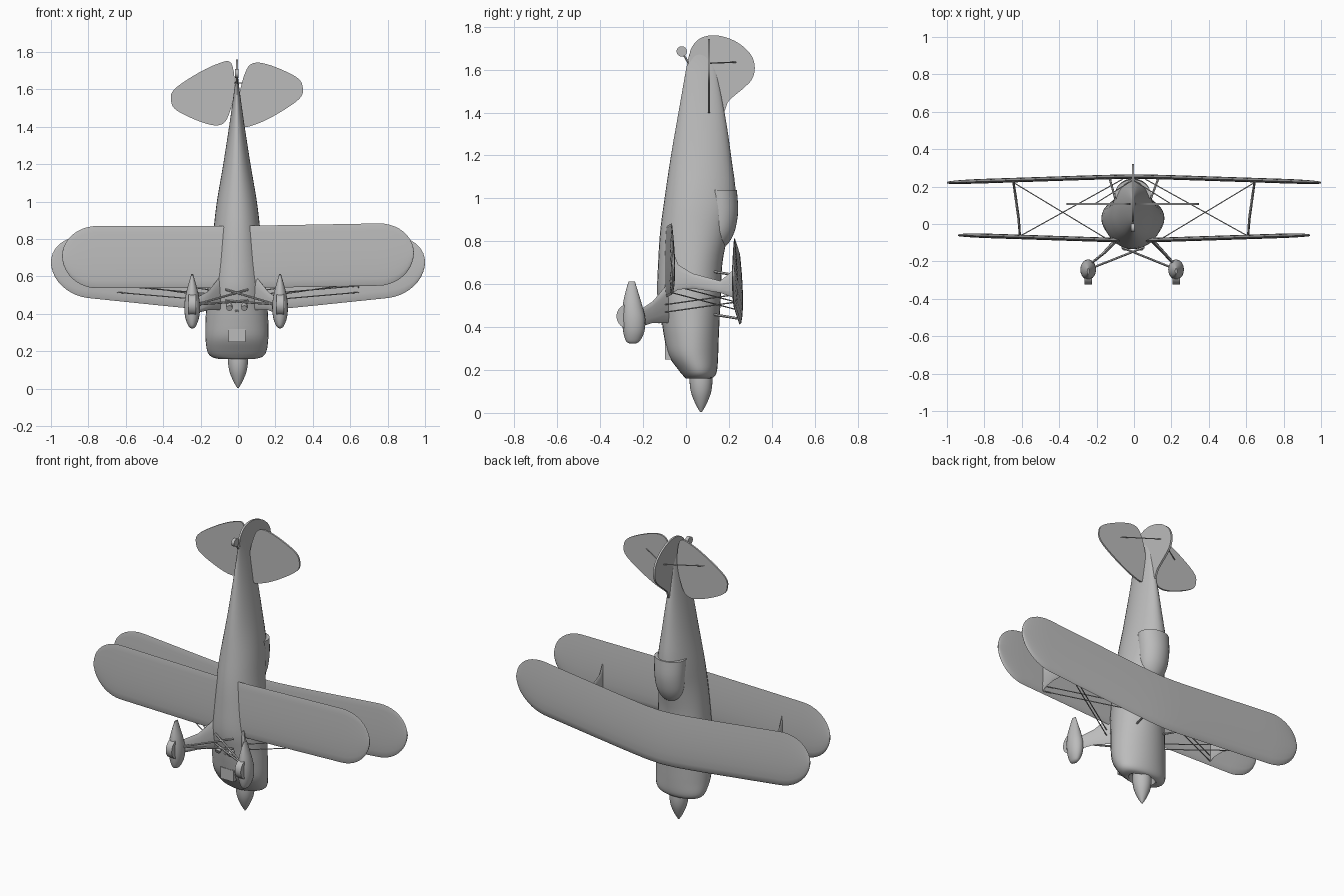
import bpy, bmesh, math
from mathutils import Vector

cube = bpy.data.objects.get("Cube")
if cube:
    bpy.data.objects.remove(cube, do_unlink=True)

grey = bpy.data.materials.new("plain_grey")
grey.use_nodes = True
grey.diffuse_color = (0.5, 0.5, 0.5, 1)
grey.node_tree.nodes["Principled BSDF"].inputs["Base Color"].default_value = (0.5, 0.5, 0.5, 1)
CX = -0.006  # body centre line


def finish(name, bm, angle=40):
    bmesh.ops.recalc_face_normals(bm, faces=bm.faces)
    mesh = bpy.data.meshes.new(name)
    bm.to_mesh(mesh)
    bm.free()
    mesh.materials.append(grey)
    ob = bpy.data.objects.new(name, mesh)
    bpy.context.collection.objects.link(ob)
    bpy.ops.object.select_all(action="DESELECT")
    ob.select_set(True)
    bpy.context.view_layer.objects.active = ob
    bpy.ops.object.shade_smooth_by_angle(angle=math.radians(angle))
    return ob


def loft(name, rings, angle=40):
    """Skin a list of closed rings and cap both ends."""
    bm = bmesh.new()
    rows = [[bm.verts.new(p) for p in ring] for ring in rings]
    for a, b in zip(rows, rows[1:]):
        for i in range(len(a)):
            j = (i + 1) % len(a)
            bm.faces.new((a[i], a[j], b[j], b[i]))
    bm.faces.new(rows[0])
    bm.faces.new(rows[-1])
    return finish(name, bm, angle)


def spline(points, steps=6, closed=False):
    """Catmull-Rom interpolation of tuples."""
    pts = [Vector(p) for p in points]
    n = len(pts)
    pick = (lambda i: pts[i % n]) if closed else (lambda i: pts[max(0, min(n - 1, i))])
    out = []
    for i in range(n if closed else n - 1):
        a, b, c, d = (pick(i + k) for k in (-1, 0, 1, 2))
        for s in range(steps):
            t = s / steps
            out.append(0.5 * (2 * b + (c - a) * t + (2 * a - 5 * b + 4 * c - d) * t * t
                              + (3 * b - a - 3 * c + d) * t ** 3))
    return out if closed else out + [pts[-1]]


def oval(z, w, lo, hi, mid=0.5, cx=CX, n=32):
    """Egg section at height z: half width w, from y=lo to y=hi."""
    yc = lo + (hi - lo) * mid
    ring = []
    for i in range(n):
        t = math.tau * i / n
        s = math.sin(t)
        ring.append((cx + w * math.cos(t), yc + s * ((hi - yc) if s > 0 else (yc - lo)), z))
    return ring


def rod(name, a, b, r=0.003, n=6):
    a, b = Vector(a), Vector(b)
    u = (b - a).normalized()
    side = u.orthogonal().normalized()
    up = u.cross(side)
    ring = [(side * math.cos(math.tau * i / n) + up * math.sin(math.tau * i / n)) * r for i in range(n)]
    return loft(name, [[p + v for v in ring] for p in (a, b)])


def plate(name, outline, thick, place):
    """Flat outline thickened on both sides; place(u, v, t) gives the 3D point."""
    return loft(name, [[place(u, v, t) for u, v in outline] for t in (-thick / 2, thick / 2)])


def blade(name, stations):
    """Streamlined strut; each station is (x, y, front z, rear z, half thickness)."""
    rings = []
    for x, y, z0, z1, h in stations:
        rings.append([(x + h * math.sin(math.tau * i / 12), y,
                       (z0 + z1) / 2 - math.cos(math.tau * i / 12) * (z1 - z0) / 2) for i in range(12)])
    return loft(name, rings)


# Fuselage with rounded cowl: z, half width, belly y, top y, height of widest point
body = [(0.16, 0.1, 0.0, 0.115, 0.5), (0.17, 0.135, -0.01, 0.133, 0.5), (0.2, 0.158, -0.035, 0.145, 0.5),
        (0.27, 0.168, -0.083, 0.15, 0.5), (0.36, 0.168, -0.103, 0.153, 0.52), (0.44, 0.163, -0.115, 0.157, 0.53),
        (0.55, 0.155, -0.134, 0.163, 0.55), (0.7, 0.142, -0.13, 0.17, 0.55), (0.85, 0.125, -0.12, 0.2, 0.5),
        (1.0, 0.107, -0.1, 0.232, 0.45), (1.2, 0.073, -0.07, 0.21, 0.5), (1.4, 0.042, -0.035, 0.18, 0.5),
        (1.6, 0.014, 0.0, 0.14, 0.5), (1.67, 0.006, 0.015, 0.11, 0.5)]
rings = [oval(*s) for s in spline(body, 4)]
rings = [oval(0.2, 0.07, 0.015, 0.125), oval(0.165, 0.085, 0.005, 0.12)] + rings
loft("fuselage", rings)

# Spinner
loft("spinner", [oval(s[0], s[1], 0.07 - s[1], 0.07 + s[1], cx=0, n=24) for s in spline(
    [(0.004, 0.004), (0.04, 0.025), (0.09, 0.045), (0.14, 0.053), (0.2, 0.052)], 4)])

# Cockpit canopy
loft("canopy", [oval(s[0], s[1], 0.08, s[2]) for s in spline(
    [(0.775, 0.03, 0.175), (0.79, 0.062, 0.198), (0.85, 0.085, 0.228), (0.94, 0.093, 0.243),
     (1.04, 0.095, 0.237)], 4)])

# Chin intake, cooler rim and exhausts
bm = bmesh.new()
bmesh.ops.create_cube(bm, size=1)
for v in bm.verts:
    v.co = Vector((CX + v.co.x * 0.09, -0.075 + v.co.y * 0.045, 0.285 + v.co.z * 0.07))
finish("chin_intake", bm)
rim = [(CX + 0.085 * math.cos(math.pi * i / 10), -0.11 + 0.03 * abs(math.cos(math.pi * i / 10)),
        0.485 - 0.07 * math.sin(math.pi * i / 10)) for i in range(11)]
for i in range(10):
    rod(f"cooler_rim_{i}", rim[i], rim[i + 1], 0.006)
for s, side in ((1, "left"), (-1, "right")):
    rod(f"{side}_exhaust", (CX + s * 0.04, -0.06, 0.47), (CX + s * 0.04, -0.135, 0.43), 0.016, 16)


# Wings: aerofoil sections lofted along the span with rounded tips
def wing(name, span, chord, tip, line, thick):
    count = 18
    body_x = [span * 0.98 * i / 8 * (1 - tip) for i in range(8)]
    xs = body_x + [span * (1 - tip + tip * math.sin(math.pi / 2 * i / 10)) for i in range(11)]
    rings = []
    for x in [-v for v in reversed(xs)] + xs[1:]:
        u = max(0, (abs(x) / span - 1 + tip) / tip)
        k = max(0.03, math.sqrt(max(0, 1 - u * u)))
        y, front = line(x)
        centre = front + chord * 0.52
        ring = []
        for i in range(count):
            t = math.tau * i / count
            c = 0.5 - 0.5 * math.cos(t)
            h = thick * 1.5 * math.sqrt(c) * (1 - c) + 0.001
            yy = y + (h * 0.95 if math.sin(t) > 0 else -h * 0.6) * (0.3 + 0.7 * k)
            ring.append((x, yy, centre + (c - 0.52) * chord * k))
        rings.append(ring)
    loft(name, rings)


wing("upper_wing", 1.0, 0.33, 0.2,
     lambda x: (0.254 - 0.034 * math.sqrt(x * x + 0.01), 0.4 + 0.105 * math.sqrt(x * x + 0.01)), 0.026)
wing("lower_wing", 0.94, 0.333, 0.2,
     lambda x: (-0.092 + 0.033 * abs(x), 0.537 + 0.018 * max(0, x)), 0.026)

# Tailplane: one half turned about to make the other
half_tail = spline([(0.03, 1.74), (0.1, 1.738), (0.22, 1.68), (0.335, 1.6), (0.352, 1.54), (0.318, 1.485),
                    (0.18, 1.422), (0.09, 1.41), (0.045, 1.46), (0.012, 1.6)], 5, True)
plate("right_tailplane", half_tail, 0.01, lambda u, v, t: (CX - u, 0.107 + t, v))
plate("left_tailplane", half_tail, 0.01, lambda u, v, t: (CX + u, 0.107 + t, 3.151 - v))

# Fin and rudder
fin = spline([(0.03, 1.6), (0.018, 1.68), (0.06, 1.742), (0.135, 1.76), (0.225, 1.735), (0.295, 1.68),
              (0.32, 1.62), (0.31, 1.56), (0.27, 1.515), (0.2, 1.455), (0.17, 1.4), (0.09, 1.42)], 5, True)
plate("fin", fin, 0.012, lambda u, v, t: (CX + t, u, v))

# Tail wheel
rod("tail_wheel_leg", (CX, 0.03, 1.6), (CX, -0.02, 1.685), 0.005)
rod("tail_wheel", (CX - 0.01, -0.02, 1.685), (CX + 0.01, -0.02, 1.685), 0.024, 20)

# Landing gear, struts and bracing on both sides
pant = spline([(0.323, 0.006, -0.262, -0.235), (0.335, 0.02, -0.28, -0.215), (0.38, 0.037, -0.293, -0.194),
               (0.44, 0.042, -0.298, -0.19), (0.5, 0.035, -0.295, -0.204), (0.56, 0.02, -0.283, -0.222),
               (0.612, 0.005, -0.268, -0.238)], 4)
for s, side in ((1, "left"), (-1, "right")):
    px = -0.01 + s * 0.235
    loft(f"{side}_wheel_fairing", [oval(*p, cx=px, n=20) for p in pant])
    rod(f"{side}_wheel", (px - 0.02, -0.265, 0.45), (px + 0.02, -0.265, 0.45), 0.059, 28)
    blade(f"{side}_gear_leg", [(px - s * 0.01, -0.215, 0.4, 0.48, 0.01), (s * 0.16, -0.155, 0.42, 0.52, 0.012),
                               (s * 0.08, -0.07, 0.42, 0.62, 0.016)])
    for z in (0.44, 0.5):
        rod(f"{side}_axle_strut", (px - s * 0.02, -0.235, 0.45), (CX - s * 0.06, -0.125, z + 0.03), 0.006)
    blade(f"{side}_wing_strut", [(s * 0.61, -0.07, 0.555, 0.775, 0.006), (s * 0.612, -0.035, 0.575, 0.69, 0.006),
                                 (s * 0.617, 0.03, 0.58, 0.65, 0.007), (s * 0.635, 0.16, 0.56, 0.615, 0.007),
                                 (s * 0.645, 0.225, 0.535, 0.67, 0.006)])
    for dz in (0, 0.035):
        rod(f"{side}_flying_wire", (s * 0.645, 0.222, 0.515 + dz), (s * 0.12, -0.095, 0.47 + dz))
        rod(f"{side}_landing_wire", (s * 0.61, -0.065, 0.56 + dz), (s * 0.06, 0.24, 0.48 + dz))
    for z in (0.46, 0.66):
        rod(f"{side}_cabane_strut", (CX + s * 0.09, 0.12, z), (s * 0.13, 0.243, z - 0.02), 0.006)
    rod(f"{side}_tail_wire", (CX + s * 0.2, 0.11, 1.63), (CX, 0.235, 1.635))
